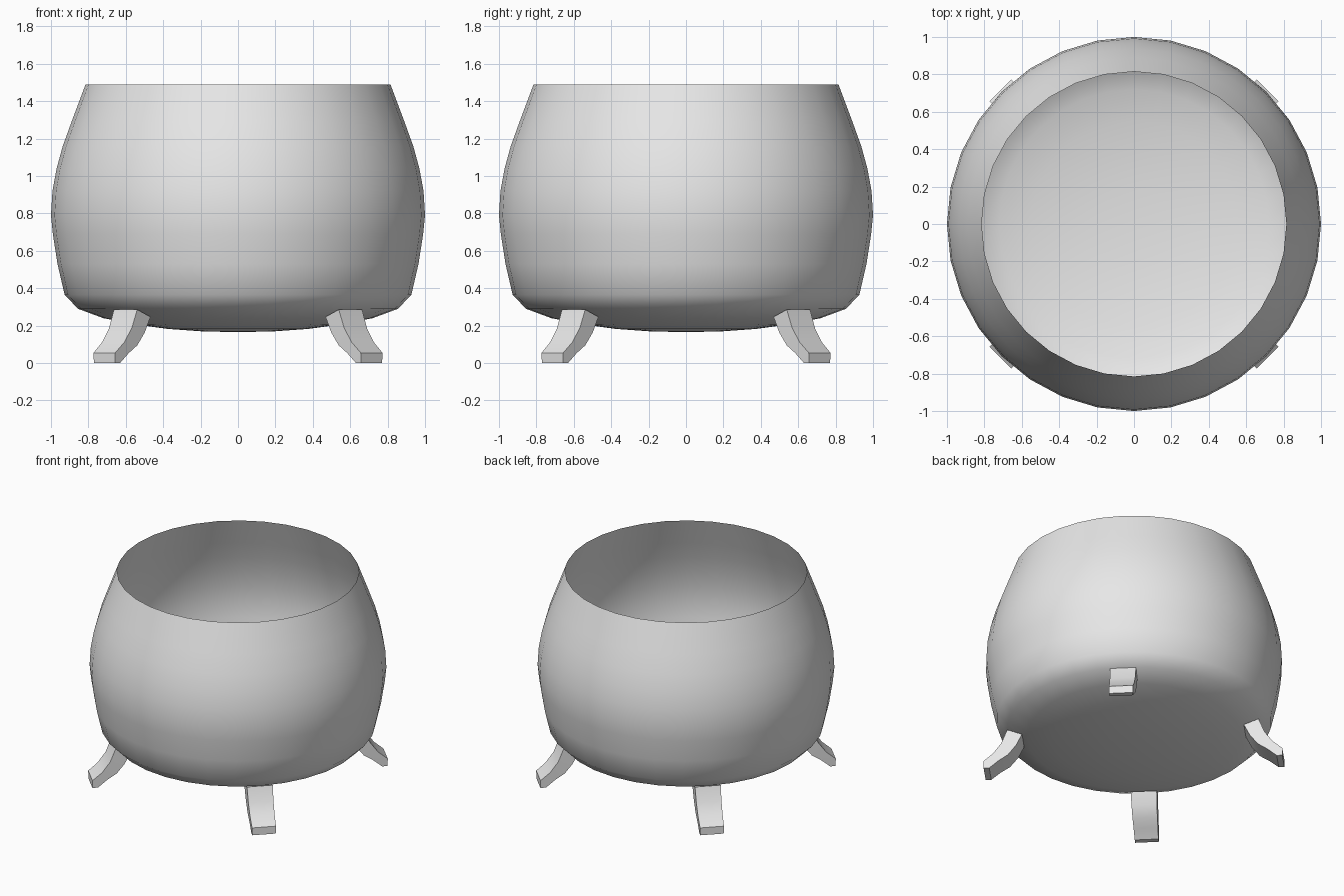
import bpy, bmesh, math

if "Cube" in bpy.data.objects:
    bpy.data.objects.remove(bpy.data.objects["Cube"])

grey = bpy.data.materials.new("light_grey")
grey.diffuse_color = (0.8, 0.8, 0.8, 1)
grey.use_nodes = True
grey.node_tree.nodes["Principled BSDF"].inputs["Base Color"].default_value = grey.diffuse_color


def make_object(name, bm, angle):
    bmesh.ops.recalc_face_normals(bm, faces=bm.faces)
    mesh = bpy.data.meshes.new(name)
    bm.to_mesh(mesh)
    bm.free()
    mesh.materials.append(grey)
    obj = bpy.data.objects.new(name, mesh)
    bpy.context.collection.objects.link(obj)
    bpy.ops.object.select_all(action='DESELECT')
    obj.select_set(True)
    bpy.context.view_layer.objects.active = obj
    bpy.ops.object.shade_smooth_by_angle(angle=math.radians(angle))
    return obj


# Open bowl: a single thin wall turned from a profile (radius, height)
SIDES = 32
profile = [(0.2, 0.17), (0.38, 0.183), (0.55, 0.207), (0.72, 0.24), (0.855, 0.29),
           (0.927, 0.365), (0.965, 0.53), (0.99, 0.69), (1.0, 0.79), (0.992, 0.92),
           (0.97, 1.04), (0.937, 1.16), (0.89, 1.29), (0.815, 1.49)]
bm = bmesh.new()
rings = []
for r, z in profile:
    rings.append([bm.verts.new((r * math.cos(2 * math.pi * i / SIDES),
                                r * math.sin(2 * math.pi * i / SIDES), z))
                  for i in range(SIDES)])
centre = bm.verts.new((0, 0, 0.165))
for i in range(SIDES):
    j = (i + 1) % SIDES
    bm.faces.new((centre, rings[0][j], rings[0][i]))
    for a, b in zip(rings, rings[1:]):
        bm.faces.new((a[i], a[j], b[j], b[i]))
make_object("bowl", bm, 60)

# Splayed legs: curved bars on the diagonals, rows of (outer r, z, inner r, z, half width)
rows = [(1.01, 0.0, 0.972, 0.0, 0.08), (1.01, 0.055, 0.91, 0.052, 0.082),
        (0.945, 0.11, 0.845, 0.095, 0.084), (0.89, 0.185, 0.79, 0.165, 0.086),
        (0.85, 0.286, 0.75, 0.247, 0.088)]
for n, side in enumerate(("back_right", "back_left", "front_left", "front_right")):
    bm = bmesh.new()
    loops = [[bm.verts.new(p) for p in ((ro, -w, zo), (ro, w, zo), (ri, w, zi), (ri, -w, zi))]
             for ro, zo, ri, zi, w in rows]
    for a, b in zip(loops, loops[1:]):
        for i in range(4):
            j = (i + 1) % 4
            bm.faces.new((a[i], a[j], b[j], b[i]))
    bm.faces.new(loops[0])
    bm.faces.new(loops[-1])
    leg = make_object("leg_" + side, bm, 25)
    leg.rotation_euler.z = math.radians(45 + 90 * n)
